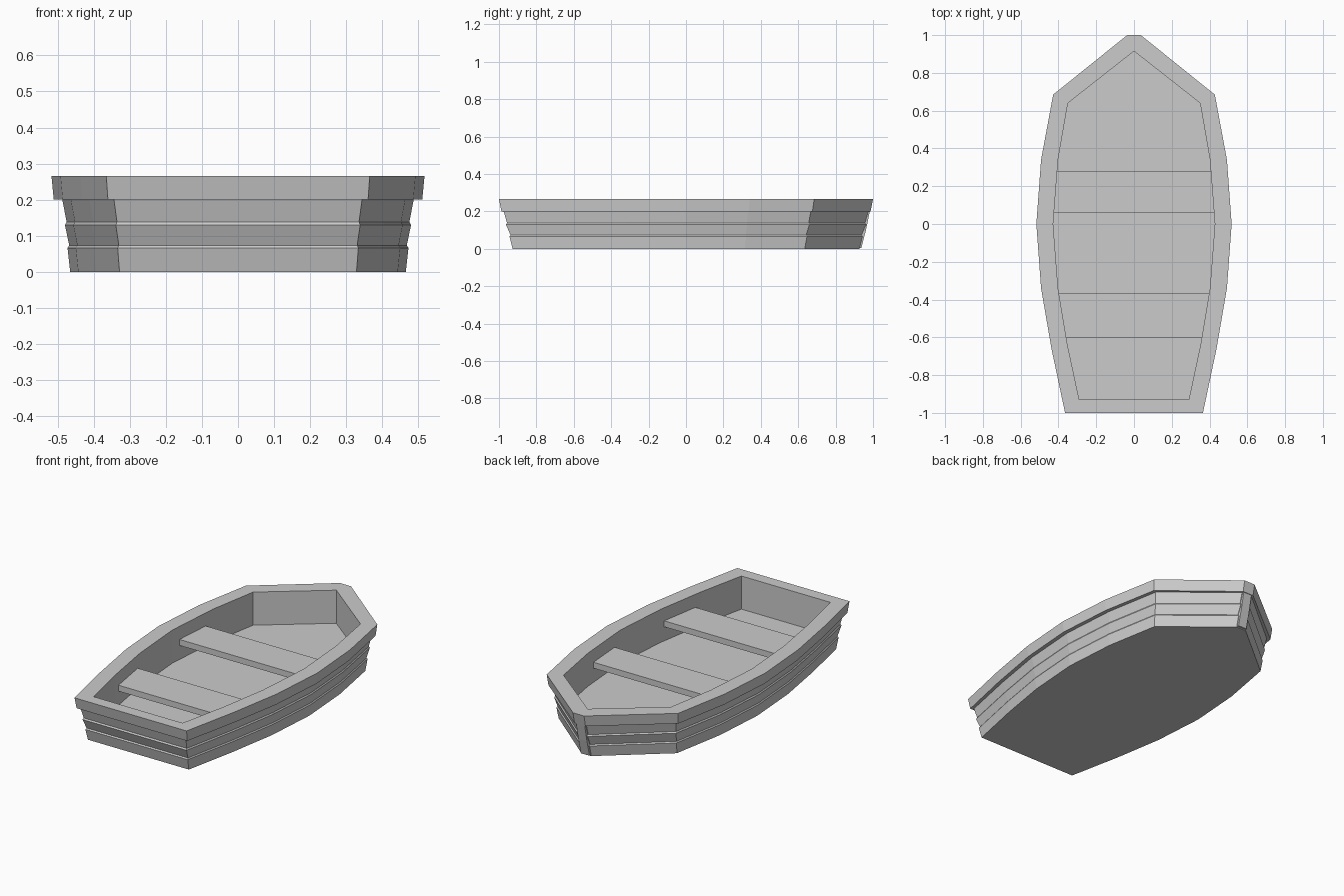
import bpy, bmesh

cube = bpy.data.objects.get("Cube")
if cube:
    bpy.data.objects.remove(cube, do_unlink=True)

grey = bpy.data.materials.new("weathered grey")
grey.use_nodes = True
colour = (0.6, 0.6, 0.6, 1)
grey.diffuse_color = colour
grey.node_tree.nodes["Principled BSDF"].inputs["Base Color"].default_value = colour


def finish(name, bm):
    bmesh.ops.remove_doubles(bm, verts=bm.verts, dist=0.0005)
    bmesh.ops.recalc_face_normals(bm, faces=bm.faces)
    mesh = bpy.data.meshes.new(name)
    bm.to_mesh(mesh)
    bm.free()
    mesh.materials.append(grey)
    obj = bpy.data.objects.new(name, mesh)
    bpy.context.collection.objects.link(obj)
    return obj


def loft(name, rings):
    """Skin a stack of closed rings and cap both ends."""
    bm = bmesh.new()
    loops = [[bm.verts.new(p) for p in ring] for ring in rings]
    for low, high in zip(loops, loops[1:]):
        for i in range(len(low)):
            j = (i + 1) % len(low)
            bm.faces.new((low[i], low[j], high[j], high[i]))
    bm.faces.new(loops[0][::-1])
    bm.faces.new(loops[-1])
    return finish(name, bm)


def ring(half, z, sx=1, sy=1):
    """Mirror a half outline (stern to bow) into a closed ring."""
    return ([(x * sx, y * sy, z) for x, y in half]
            + [(-x * sx, y * sy, z) for x, y in reversed(half)])


# Half outlines from stern to bow
outer = [(0.365, -1), (0.437, -0.66), (0.492, -0.34), (0.517, 0),
         (0.492, 0.34), (0.428, 0.685), (0.036, 1)]
inner = [(0.29, -0.93), (0.352, -0.64), (0.402, -0.34), (0.428, 0),
         (0.402, 0.34), (0.35, 0.64), (0, 0.915)]

# Hull: overlapping planks, overhanging rim, open well down to the floor
RIM, FLOOR = 0.265, 0.07
levels = [(0, 0.90, 0.927), (0.066, 0.914, 0.944), (0.073, 0.905, 0.938),
          (0.13, 0.928, 0.963), (0.138, 0.919, 0.957), (0.2, 0.942, 0.975),
          (0.2, 0.988, 0.987), (RIM, 1, 1)]
rings = [ring(outer, z, sx, sy) for z, sx, sy in levels]
rings += [ring(inner, RIM), ring(inner, FLOOR)]
loft("hull", rings)

# Stem post along the raked bow
post = [(0.005, 0.90, 0.938), (0.1, 0.92, 0.962), (0.21, 0.94, 0.985)]
loft("stem_post", [[(-0.034, back, z), (0.034, back, z),
                    (0.028, front, z), (-0.028, front, z)]
                   for z, back, front in post])

# Bench seats spanning the well
for name, y0, y1, w0, w1 in [("stern_bench", -0.6, -0.365, 0.375, 0.41),
                             ("middle_bench", 0.06, 0.28, 0.435, 0.42)]:
    loft(name, [[(-w0, y0, z), (w0, y0, z), (w1, y1, z), (-w1, y1, z)]
                for z in (0.153, 0.188)])
